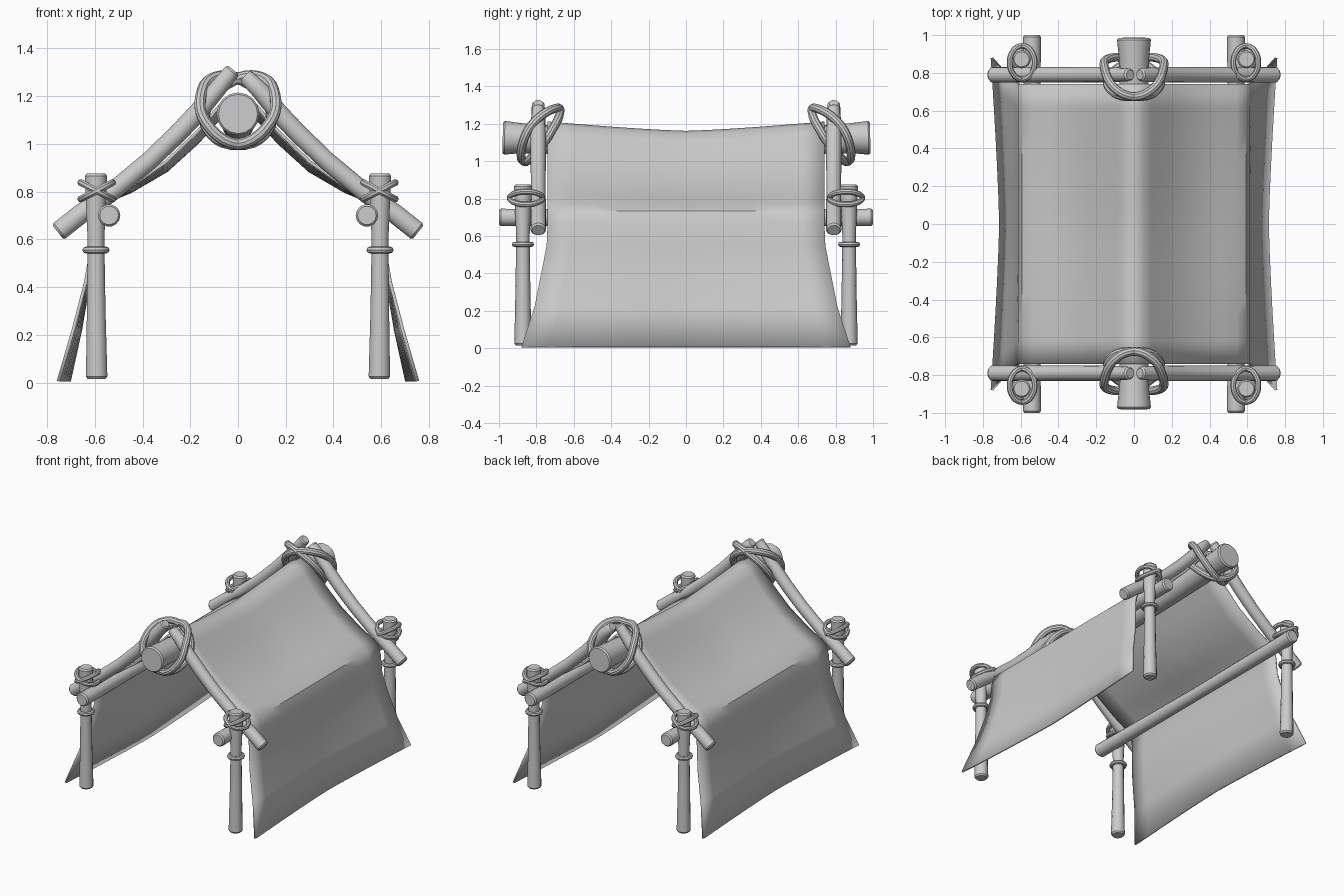
import bpy, bmesh, math
from mathutils import Vector

if "Cube" in bpy.data.objects:
    bpy.data.objects.remove(bpy.data.objects["Cube"])


def tube(name, pts, radii, cyclic=False, res=3):
    """Round tube through pts; open poles get chamfered, capped ends."""
    pts = [Vector(p) for p in pts]
    radii = list(radii)
    if not cyclic:
        a = (pts[1] - pts[0]).normalized() * 0.01
        b = (pts[-2] - pts[-1]).normalized() * 0.01
        pts = [pts[0], pts[0] + a] + pts[1:-1] + [pts[-1] + b, pts[-1]]
        radii = [radii[0] - 0.008] + radii + [radii[-1] - 0.008]
    cu = bpy.data.curves.new(name, 'CURVE')
    cu.dimensions = '3D'
    cu.bevel_depth = 1.0
    cu.bevel_resolution = res
    cu.use_fill_caps = True
    if cyclic:
        s = cu.splines.new('BEZIER')
        s.bezier_points.add(len(pts) - 1)
        for bp, p, r in zip(s.bezier_points, pts, radii):
            bp.co, bp.radius = p, r
            bp.handle_left_type = bp.handle_right_type = 'AUTO'
        s.resolution_u = 5
        s.use_cyclic_u = True
    else:
        s = cu.splines.new('POLY')
        s.points.add(len(pts) - 1)
        for sp, p, r in zip(s.points, pts, radii):
            sp.co, sp.radius = (*p, 1), r
    ob = bpy.data.objects.new(name, cu)
    bpy.context.collection.objects.link(ob)
    finish(ob, True)
    return ob


def finish(ob, convert=False):
    bpy.ops.object.select_all(action='DESELECT')
    ob.select_set(True)
    bpy.context.view_layer.objects.active = ob
    if convert:
        bpy.ops.object.convert(target='MESH')
    bpy.ops.object.shade_smooth_by_angle(angle=math.radians(35))


def ring(name, c, rx, ry, tilt, r):
    pts = []
    for i in range(10):
        t = math.tau * i / 10
        pts.append((c[0] + rx * math.cos(t), c[1] + ry * math.sin(t),
                    c[2] + tilt * math.cos(t)))
    tube(name, pts, [r] * 10, True, 2)


# Ridge pole, slightly sagging and thinner in the middle
tube("ridge_pole",
     [(0, -.98, 1.125), (0, -.88, 1.123), (0, -.4, 1.095), (0, 0, 1.075),
      (0, .4, 1.095), (0, .88, 1.123), (0, .985, 1.125)],
     [.09, .08, .071, .064, .071, .08, .09], res=6)

rafter_path = [(.755, .63), (.66, .705), (.52, .805), (.37, .93),
               (.25, 1.045), (.17, 1.13), (.09, 1.225)]
rafter_r = [.042, .042, .04, .04, .041, .041, .038, .034]
for sx, side in ((-1, "left"), (1, "right")):
    # Side rails under the eaves
    tube("side_rail_" + side,
         [(sx * .54, -1, .70), (sx * .54, 0, .695), (sx * .54, 1, .70)],
         [.047, .042, .047], res=5)
    for sy, end in ((-1, "front"), (1, "back")):
        tag = end + "_" + side
        # Corner posts
        tube("post_" + tag,
             [(sx * .592, sy * .872, .015), (sx * .594, sy * .872, .3),
              (sx * .595, sy * .872, .6), (sx * .595, sy * .872, .875)],
             [.046, .04, .036, .048], res=5)
        # Rafters crossing at the ridge
        tip = (.02, 1.31) if sx < 0 else (.03, 1.285)
        tube("rafter_" + tag,
             [(sx * x, sy * .79, z) for x, z in rafter_path + [tip]],
             rafter_r, res=5)
        # Post lashings
        for k, tl in enumerate((.034, -.034)):
            ring(f"post_rope_{tag}_{k}", (sx * .592, sy * .855, .803),
                 .066, .088, tl, .015)
        ring("post_band_" + tag, (sx * .595, sy * .872, .555),
             .043, .045, 0, .014)
        # Ridge lashings, one loop each way
        loop = [(.08, .70, 1.282), (.155, .82, 1.2), (.135, .875, 1.09),
                (.0, .865, .998), (-.125, .79, 1.06), (-.13, .72, 1.16),
                (-.04, .675, 1.255)]
        tube("ridge_rope_" + tag, [(sx * x, sy * y, z) for x, y, z in loop],
             [.024] * 7, True, 3)

# Cloth: half profile as x, z, end half-length, mid sag, mid inset
half = [(0, 1.205, .74, .05, 0), (.045, 1.192, .74, .05, 0),
        (.085, 1.15, .74, .05, 0), (.17, 1.05, .74, .045, 0),
        (.3, .925, .74, .038, 0), (.45, .82, .74, .02, 0),
        (.54, .768, .74, .005, 0), (.588, .73, .74, 0, 0),
        (.608, .67, .74, 0, 0), (.615, .55, .745, 0, .005),
        (.638, .42, .77, 0, .012), (.69, .22, .81, 0, .03),
        (.752, .006, .88, 0, .045)]
profile = [(-x, z, h, s, i) for x, z, h, s, i in half[:0:-1]] + half
N = 12
bm = bmesh.new()
rows = []
for x, z, h, sag, inset in profile:
    row = []
    for j in range(N + 1):
        t = 2 * j / N - 1
        w = 1 - abs(t) ** 1.3
        row.append(bm.verts.new((x - math.copysign(inset * w, x), t * h,
                                 z - sag * w)))
    rows.append(row)
for a, b in zip(rows, rows[1:]):
    for j in range(N):
        bm.faces.new((a[j], b[j], b[j + 1], a[j + 1]))
bmesh.ops.recalc_face_normals(bm, faces=bm.faces)
me = bpy.data.meshes.new("cloth_cover")
bm.to_mesh(me)
bm.free()
cloth = bpy.data.objects.new("cloth_cover", me)
bpy.context.collection.objects.link(cloth)
mod = cloth.modifiers.new("thickness", 'SOLIDIFY')
mod.thickness = .014
mod.offset = 0
finish(cloth)
